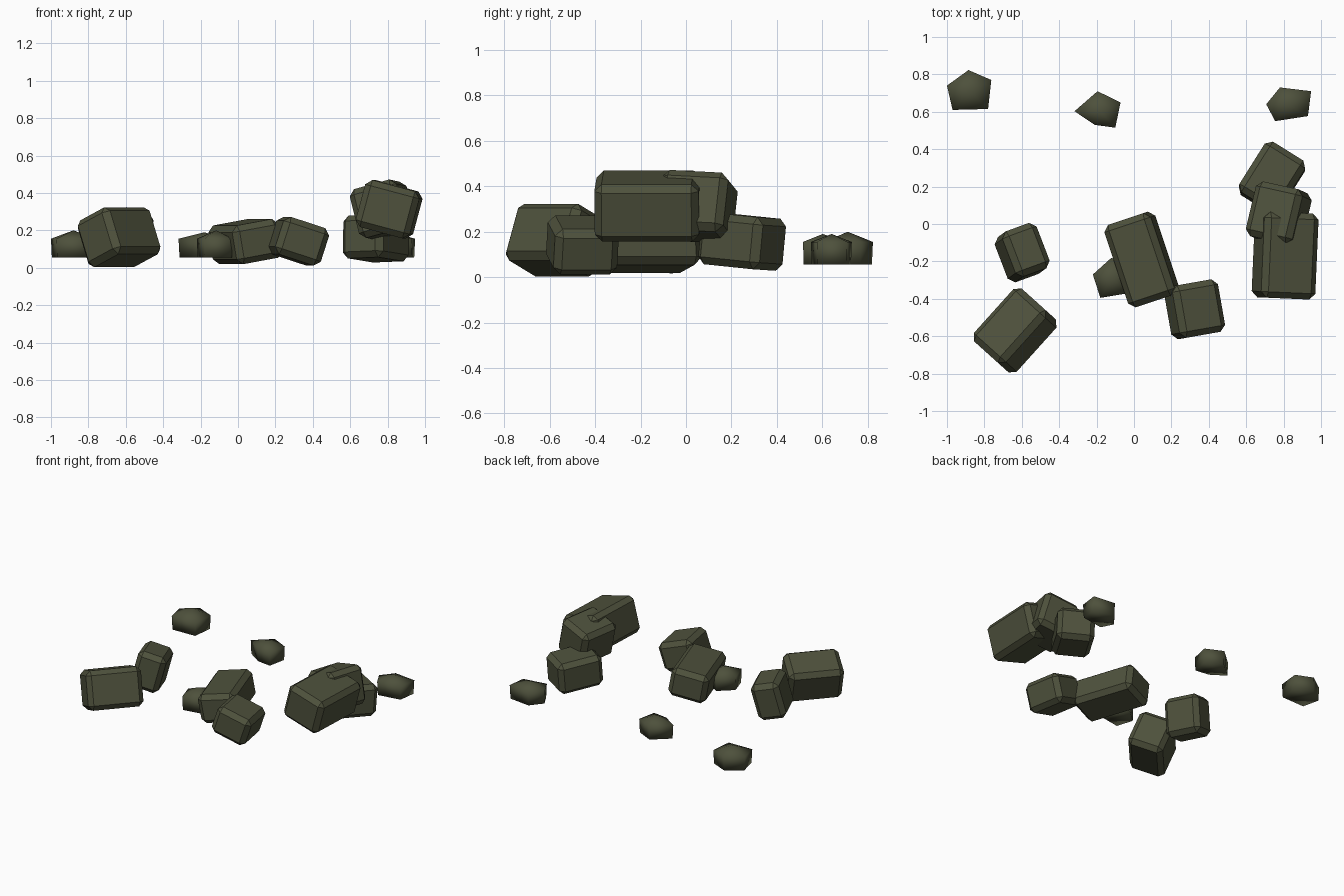
import bpy
import bmesh
from math import radians
from mathutils import Matrix, Vector

cube = bpy.data.objects.get("Cube")
if cube:
    bpy.data.objects.remove(cube, do_unlink=True)

# One mossy stone colour for everything
stone = bpy.data.materials.new("dark_olive_stone")
stone.use_nodes = True
colour = (0.076, 0.082, 0.045, 1.0)
stone.diffuse_color = colour
shader = stone.node_tree.nodes["Principled BSDF"]
shader.inputs["Base Color"].default_value = colour
shader.inputs["Roughness"].default_value = 0.9


def add_object(name, bm, smooth=False):
    bmesh.ops.recalc_face_normals(bm, faces=bm.faces[:])
    for face in bm.faces:
        face.smooth = smooth
    mesh = bpy.data.meshes.new(name)
    bm.to_mesh(mesh)
    bm.free()
    mesh.materials.append(stone)
    obj = bpy.data.objects.new(name, mesh)
    bpy.context.collection.objects.link(obj)
    return obj


def block(name, centre, size, tilt, chamfer=0.032):
    """Box with chamfered edges, tilted in degrees about x, y, z."""
    bm = bmesh.new()
    bmesh.ops.create_cube(bm, size=1, matrix=Matrix.Diagonal((*size, 1)))
    obj = add_object(name, bm)
    obj.location = centre
    obj.rotation_euler = [radians(angle) for angle in tilt]
    bevel = obj.modifiers.new("chamfer", "BEVEL")
    bevel.width = chamfer
    bevel.segments = 1
    return obj


def pebble(name, outline, base=0.055, shoulder=0.155, peak=0.2):
    """Low five-sided stone: flat base, upright sides and a shallow peak."""
    bm = bmesh.new()
    points = [Vector((x, y, 0)) for x, y in outline]
    middle = sum(points, Vector()) / len(points)
    rings = []
    for height, spread in ((base, 0.96), (shoulder, 1.0)):
        rings.append([bm.verts.new(middle.lerp(p, spread) + Vector((0, 0, height)))
                      for p in points])
    top = bm.verts.new(middle + Vector((0, 0, peak)))
    low, high = rings
    bm.faces.new(low[::-1])
    for i in range(len(points)):
        j = (i + 1) % len(points)
        bm.faces.new((low[i], low[j], high[j], high[i]))
        bm.faces.new((high[i], high[j], top))
    return add_object(name, bm, smooth=True)


# Pair of blocks on the model's right
block("front_right_block", (-0.636, -0.569, 0.163), (0.38, 0.25, 0.27), (-22, 0, 48))
block("back_right_block", (-0.598, -0.153, 0.17), (0.2, 0.26, 0.27), (-4, 14, 20))

# Two blocks in the middle
block("long_middle_block", (0.041, -0.19, 0.14), (0.265, 0.465, 0.21), (0, -10, 18.5))
block("small_middle_block", (0.324, -0.456, 0.142), (0.26, 0.285, 0.21), (0, 18, 10))

# Heap of three blocks on the model's left
block("heap_base_block", (0.738, 0.247, 0.157), (0.255, 0.32, 0.23), (-5, -2, -32))
block("heap_middle_block", (0.774, 0.05, 0.31), (0.264, 0.3, 0.27), (-3, -15, -12.5))
block("heap_top_block", (0.808, -0.168, 0.313), (0.3, 0.46, 0.26), (0, 15, -2.5))

# Scattered pebbles
pebble("back_right_pebble", [(-1, 0.74), (-0.885, 0.823), (-0.763, 0.77),
                             (-0.78, 0.615), (-0.97, 0.61)])
pebble("back_middle_pebble", [(-0.318, 0.603), (-0.195, 0.71), (-0.072, 0.65),
                              (-0.1, 0.515), (-0.21, 0.53)], peak=0.19)
pebble("back_left_pebble", [(0.707, 0.64), (0.78, 0.73), (0.947, 0.71),
                            (0.93, 0.577), (0.755, 0.55)], peak=0.19)
pebble("middle_pebble", [(-0.22, -0.27), (-0.12, -0.18), (-0.03, -0.23),
                         (-0.03, -0.37), (-0.18, -0.395)])
